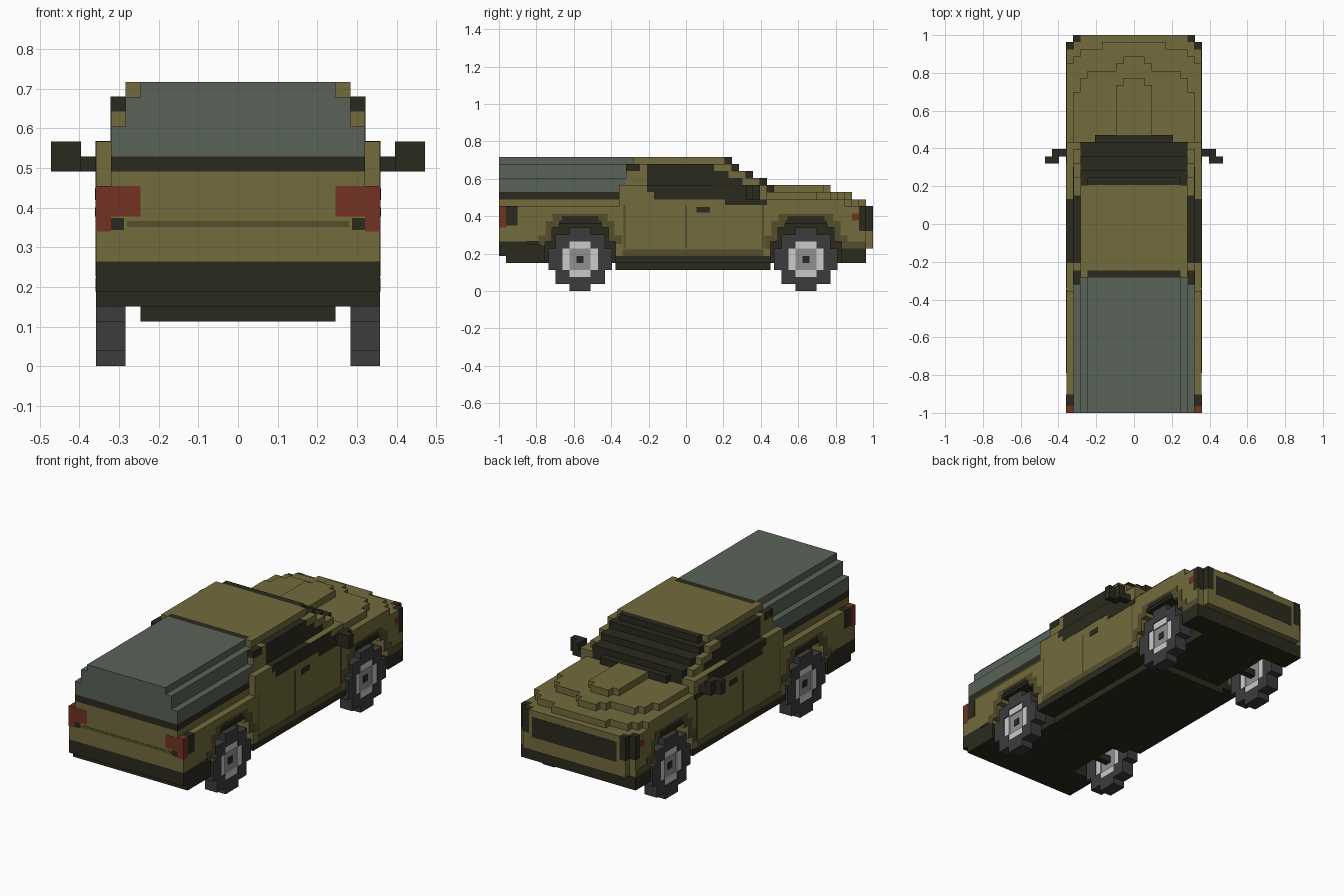
import bpy, bmesh

if "Cube" in bpy.data.objects:
    bpy.data.objects.remove(bpy.data.objects["Cube"])

V = 2 / 53   # block size; x from centre, k along y from tail (0) to nose (53), z up
E = 0.03     # thickness of painted plates, in blocks


def material(name, rgb):
    m = bpy.data.materials.new(name)
    m.use_nodes = True
    m.diffuse_color = (*rgb, 1)
    bsdf = m.node_tree.nodes["Principled BSDF"]
    bsdf.inputs["Base Color"].default_value = (*rgb, 1)
    bsdf.inputs["Roughness"].default_value = 0.8
    return m


OLIVE = material("olive paint", (0.170, 0.146, 0.047))
SHADE = material("dark olive trim", (0.090, 0.077, 0.025))
DARK = material("black trim", (0.024, 0.023, 0.013))
COVER = material("grey green cover", (0.098, 0.124, 0.098))
TYRE = material("tyre grey", (0.045, 0.045, 0.047))
RIM = material("light rim", (0.60, 0.60, 0.60))
RIM2 = material("mid grey rim", (0.28, 0.28, 0.28))
RED = material("lamp red", (0.165, 0.032, 0.016))


def extrude(name, polys, axis, a, b, mat):
    """Extrude flat polygons along an axis from a to b (block units)."""
    bm = bmesh.new()

    def place(p, d):
        c = list(p)
        c.insert(axis, d)
        return (c[0] * V, c[1] * V - 1, c[2] * V)

    for poly in polys:
        bm.faces.new([bm.verts.new(place(p, a)) for p in poly])
    bmesh.ops.remove_doubles(bm, verts=bm.verts, dist=1e-5)
    res = bmesh.ops.extrude_face_region(bm, geom=bm.faces[:])
    shift = [0, 0, 0]
    shift[axis] = (b - a) * V
    verts = [g for g in res["geom"] if isinstance(g, bmesh.types.BMVert)]
    bmesh.ops.translate(bm, verts=verts, vec=shift)
    bmesh.ops.recalc_face_normals(bm, faces=bm.faces)
    me = bpy.data.meshes.new(name)
    bm.to_mesh(me)
    bm.free()
    me.materials.append(mat)
    ob = bpy.data.objects.new(name, me)
    bpy.context.collection.objects.link(ob)


def side_pair(name, polys, x0, x1, mat):
    extrude("left_" + name, polys, 0, x0, x1, mat)
    extrude("right_" + name, polys, 0, -x1, -x0, mat)


def rect(k0, k1, z0, z1):
    return [(k0, z0), (k1, z0), (k1, z1), (k0, z1)]


def block(name, x, k0, k1, z0, z1, mat):
    extrude(name, [rect(k0, k1, z0, z1)], 0, -x, x, mat)


def pair(name, x0, x1, k0, k1, z0, z1, mat):
    side_pair(name, [rect(k0, k1, z0, z1)], x0, x1, mat)


def tier(name, k0, steps, z0, z1, mat):
    """Stepped layer: steps give (half width, front end) from wide to narrow."""
    half, last = [(steps[0][0], k0)], None
    for w, k in steps:
        if last is not None:
            half.append((w, last))
        half.append((w, k))
        last = k
    extrude(name, [half + [(-x, k) for x, k in reversed(half)]], 2, z0, z1, mat)


def arch(c, g, base):
    """Stepped wheel opening, rear to front, grown outward by g."""
    left = [(-5 - g, base), (-5 - g, 7 + g), (-4 - g, 7 + g),
            (-4 - g, 9 + g), (-3 - g, 9 + g), (-3 - g, 10 + g)]
    pts = left + [(-y, z) for y, z in reversed(left)]
    return [(c + y, z) for y, z in pts]


AXLES = {"rear": 11.5, "front": 43.5}

# Body sides with wheel openings
profile = ([(0, 7), (6, 7), (6, 6.5)] + arch(11.5, 0, 6.5) + [(16.5, 5), (38.5, 5)]
           + arch(43.5, 0, 6)
           + [(52, 6), (52, 12), (38, 12), (38, 15), (17, 15), (17, 12), (0, 12)])
side_pair("body_side", [profile], 7.5, 9.5, OLIVE)

# Underbody, narrow between the wheels, with chassis, sills and bumpers
block("underbody_spine", 5.5, 4, 50, 4, 10, DARK)
block("underbody_rear", 7.5, 1, 6.5, 4, 10, DARK)
block("underbody_middle", 7.5, 16.5, 38.5, 4, 10, DARK)
block("underbody_front", 7.5, 48.5, 52, 4, 10, DARK)
block("chassis", 6.5, 16.5, 38.5, 3, 4, DARK)
pair("sill", 7.5, 9.5, 16.5, 38.5, 4, 5, DARK)
block("rear_bumper", 9.5, 0, 4, 5, 7, DARK)
block("rear_bumper_lower", 9.5, 1, 4, 4, 5, DARK)
pair("rear_bumper_end", 7.5, 9.5, 4, 6.5, 4, 6.7, DARK)
pair("front_bumper_lower", 7.5, 9.5, 48.5, 52, 4, 6, DARK)

# Load bed, deck and nose
block("tailgate", 7.5, 0, 1, 7, 12, OLIVE)
block("body_deck", 7.5, 0.5, 52, 10, 12, OLIVE)
block("bed_top", 8.5, 0, 17.5, 12, 13, OLIVE)
block("nose", 8.5, 51.5, 53, 6, 12, OLIVE)

# Bed cover in shrinking layers
block("cover_seal", 8.5, 0, 18, 13, 14, DARK)
block("cover_lower", 8.5, 0, 18, 14, 16, COVER)
block("cover_middle", 7.5, 0, 19, 16, 18, COVER)
block("cover_top", 6.5, 0, 19, 18, 19, COVER)

# Hood layers
tier("hood_low", 38, [(9.5, 49), (8.5, 50), (7.5, 51), (4.5, 52)], 12, 13, OLIVE)
tier("hood_middle", 38, [(8.5, 45), (7.5, 47), (6.5, 48), (2.5, 49), (1.5, 50)], 13, 14, OLIVE)
tier("hood_bulge", 38.5, [(2.5, 46), (1.5, 47)], 14, 15, OLIVE)

# Cab: core up to the glass, outer pillars stepping down to the hood
core = [(17, 12), (17, 15), (18, 15), (18, 17), (19, 17), (19, 18), (32, 18), (32, 12)]
extrude("cab_core", [core], 0, -7.5, 7.5, OLIVE)
pillar = core[:6] + [(33, 18), (33, 17), (35, 17), (35, 16), (37, 16), (37, 15),
                     (38, 15), (38, 12)]
side_pair("cab_side", [pillar], 7.5, 8.5, OLIVE)
block("roof", 7.5, 20, 32, 18, 19, OLIVE)
pair("rear_roof_corner", 6.5, 7.5, 19, 20, 18, 19, OLIVE)
block("rear_window", 6.5, 19, 20, 18, 19, DARK)
pair("rear_pillar_trim", 7.5, 8.5 + E, 18, 20, 17, 18 + E, DARK)

# Windshield in steps, with the cowl below
glass = [(32, 13), (32, 18), (34, 18), (34, 17), (36, 17), (36, 16), (38, 16), (38, 13)]
extrude("windshield", [glass], 0, -7.5, 7.5, DARK)
block("windshield_top", 6.5, 32, 33, 18, 19, DARK)
block("cowl", 5.5, 38, 39, 14, 15 + E, DARK)

# Side windows
upper = [(21, 15), (34.5, 15), (34.5, 16), (32.5, 16), (32.5, 17), (30.5, 17),
         (30.5, 18 + E), (21, 18 + E)]
side_pair("window_upper", [upper], 7.5, 8.5 + E, DARK)
lower = [(22, 13), (36.5, 13), (36.5, 14), (35, 14), (35, 14.95), (30, 14.95),
         (30, 15 + E), (21, 15 + E), (21, 14), (22, 14)]
side_pair("window_lower", [lower], 8.4, 9.5 + E, DARK)
pair("mirror_mount", 9.4, 9.5 + E, 32, 38, 12.2, 13, DARK)

# Door mirrors
pair("mirror_arm", 9.5, 10.5, 36, 37, 13, 14, DARK)
pair("mirror_inner", 10.5, 11.5, 35, 37, 13, 15, DARK)
pair("mirror_outer", 11.5, 12.5, 35, 36, 13, 15, DARK)

# Arch trims and liners, axles
for name, c in AXLES.items():
    base = 6.7 if name == "rear" else 6
    side_pair(name + "_arch_trim", [arch(c, 0.9, base) + arch(c, 0, base)[::-1]],
              9.5, 9.5 + E, SHADE)
    pair(name + "_arch_liner", 9.4, 9.5 + 2 * E, c - 2.6, c + 2.6, 10, 10.6, DARK)
    pair(name + "_well_roof", 7.5, 9.45, c - 3, c + 3, 9.6, 10.1, DARK)
    block(name + "_axle", 7.7, c - 0.5, c + 0.5, 4, 5, DARK)

# Door seams, lower bands and handles
for name, k in (("rear", 17.8), ("middle", 26.5), ("front", 37.4)):
    pair(name + "_door_seam", 9.5, 9.5 + E, k - 0.13, k + 0.13, 6, 12.2, SHADE)
pair("door_band", 9.5, 9.5 + E, 17.5, 37.5, 5, 5.9, SHADE)
pair("nose_band", 9.5, 9.5 + E, 49.4, 52, 6, 7, SHADE)
pair("door_handle", 9.5, 9.5 + 2 * E, 28, 29.9, 11.1, 11.9, DARK)

# Tail lamps and tailgate crease
pair("tail_lamp", 6.5, 9.5 + E, -E, 1, 10, 12 + E, RED)
pair("tail_lamp_foot", 8.5, 9.5 + E, -E, 1, 9, 10, RED)
pair("tail_lamp_vent", 7.6, 8.5, -E, 0.5, 9.1, 9.9, DARK)
pair("tail_lamp_backing", 8.5, 9.5 + E, 1, 2.6, 9.3, 12 + E, DARK)
block("tailgate_crease", 7.4, -E, 0.5, 9.3, 9.7, SHADE)

# Head lamps, side markers and grille
pair("head_lamp_inner", 7.5, 8.5 + E, 52, 53 + E, 8.5, 12 + E, DARK)
pair("head_lamp_outer", 8.4, 9.5 + E, 51, 52 + E, 8.5, 12 + E, DARK)
pair("side_marker", 9.4, 9.5 + E, 50, 51, 10, 11, RED)
block("grille", 7, 52.5, 53 + E, 8, 11, DARK)

# Wheels: each ring is a set of grid cells chosen by distance from the hub
RINGS = [("tyre", 6, 18, 7.5, 9.5, TYRE), ("rim", 3, 5, 7.6, 9.4, RIM),
         ("spokes", 1, 2, 7.8, 9.2, RIM2), ("hub", 0, 0, 7.7, 9.3, DARK)]
for name, c in AXLES.items():
    for part, lo, hi, x0, x1, mat in RINGS:
        cells = [rect(c + i - 0.5, c + i + 0.5, j + 4, j + 5)
                 for i in range(-4, 5) for j in range(-4, 5) if lo <= i * i + j * j <= hi]
        side_pair(f"{name}_{part}", cells, x0, x1, mat)
